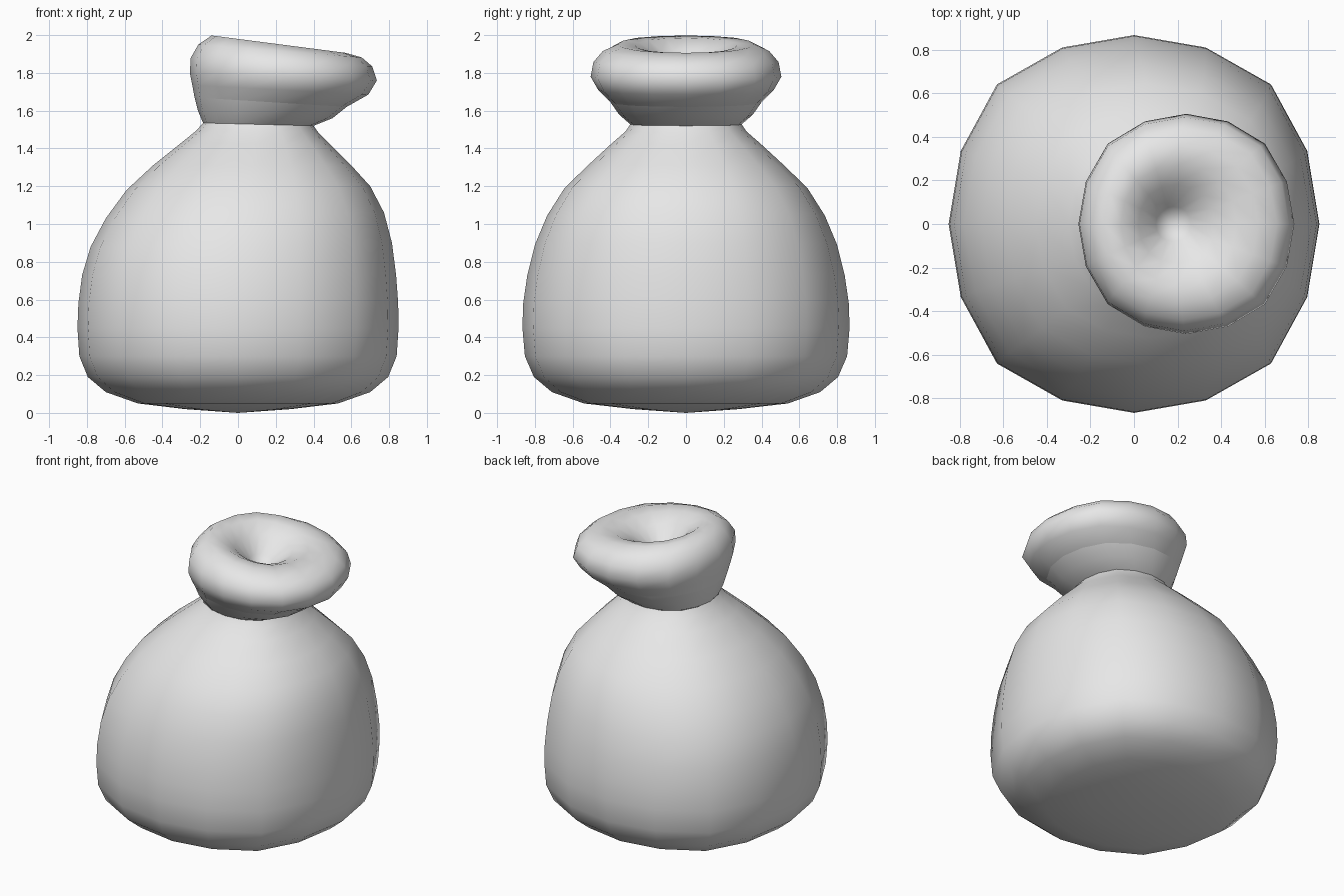
import bpy, bmesh, math

SEG = 16

grey = bpy.data.materials.new("plain grey")
grey.diffuse_color = (0.8, 0.8, 0.8, 1)


def lofted(name, rings, square, start=None, end=None, sharp=()):
    """Skin tilted rings given as (left x, left z, right x, right z, y radius)."""
    bm = bmesh.new()
    loops = []
    for xl, zl, xr, zr, ry in rings:
        cx, cz, rx, dz = (xl + xr) / 2, (zl + zr) / 2, (xr - xl) / 2, (zr - zl) / 2
        loop = []
        for i in range(SEG):
            a = 2 * math.pi * i / SEG
            f = 1 + square * math.sin(2 * a) ** 4    # slightly squared round
            c, s = math.cos(a) * f, math.sin(a) * f
            loop.append(bm.verts.new((cx + rx * c, ry * s, cz + dz * c)))
        loops.append(loop)
    for lo, hi in zip(loops, loops[1:]):
        for i in range(SEG):
            j = (i + 1) % SEG
            bm.faces.new((lo[i], lo[j], hi[j], hi[i]))
    for tip, loop in ((start, loops[0]), (end, loops[-1])):
        if tip:
            v = bm.verts.new(tip)
            for i in range(SEG):
                bm.faces.new((v, loop[i], loop[(i + 1) % SEG]))
    bmesh.ops.recalc_face_normals(bm, faces=bm.faces)
    for f in bm.faces:
        f.smooth = True
    for k in sharp:
        for i in range(SEG):
            bm.edges.get((loops[k][i], loops[k][(i + 1) % SEG])).smooth = False
    me = bpy.data.meshes.new(name)
    bm.to_mesh(me)
    bm.free()
    me.materials.append(grey)
    ob = bpy.data.objects.new(name, me)
    bpy.context.collection.objects.link(ob)
    return ob


# Sack body, leaning slightly to the right at the top
lofted("sack_body", [
    (-0.28, 0.02, 0.28, 0.02, 0.28),
    (-0.53, 0.05, 0.53, 0.05, 0.54),
    (-0.70, 0.11, 0.70, 0.11, 0.71),
    (-0.795, 0.19, 0.795, 0.19, 0.805),
    (-0.84, 0.30, 0.84, 0.30, 0.853),
    (-0.85, 0.45, 0.85, 0.45, 0.866),
    (-0.845, 0.58, 0.848, 0.58, 0.862),
    (-0.825, 0.73, 0.837, 0.73, 0.840),
    (-0.78, 0.88, 0.815, 0.90, 0.800),
    (-0.70, 1.03, 0.773, 1.06, 0.735),
    (-0.59, 1.18, 0.70, 1.20, 0.643),
    (-0.45, 1.31, 0.60, 1.31, 0.52),
    (-0.30, 1.43, 0.49, 1.42, 0.395),
    (-0.22, 1.495, 0.425, 1.485, 0.32),
    (-0.185, 1.535, 0.40, 1.52, 0.295),
], 0.045, start=(0, 0, 0))

# Tied neck and rolled mouth with a funnel-shaped hollow
lofted("sack_mouth", [
    (-0.185, 1.535, 0.40, 1.52, 0.295),
    (-0.212, 1.60, 0.50, 1.56, 0.355),
    (-0.23, 1.67, 0.575, 1.62, 0.40),
    (-0.242, 1.735, 0.69, 1.685, 0.465),
    (-0.255, 1.80, 0.735, 1.76, 0.505),
    (-0.25, 1.88, 0.71, 1.835, 0.49),
    (-0.21, 1.95, 0.655, 1.882, 0.44),
    (-0.14, 1.998, 0.57, 1.906, 0.36),
    (-0.06, 1.985, 0.47, 1.905, 0.27),
    (0.02, 1.925, 0.37, 1.87, 0.18),
    (0.10, 1.82, 0.26, 1.795, 0.08),
], 0.03, end=(0.17, 0, 1.73), sharp=(2,))
